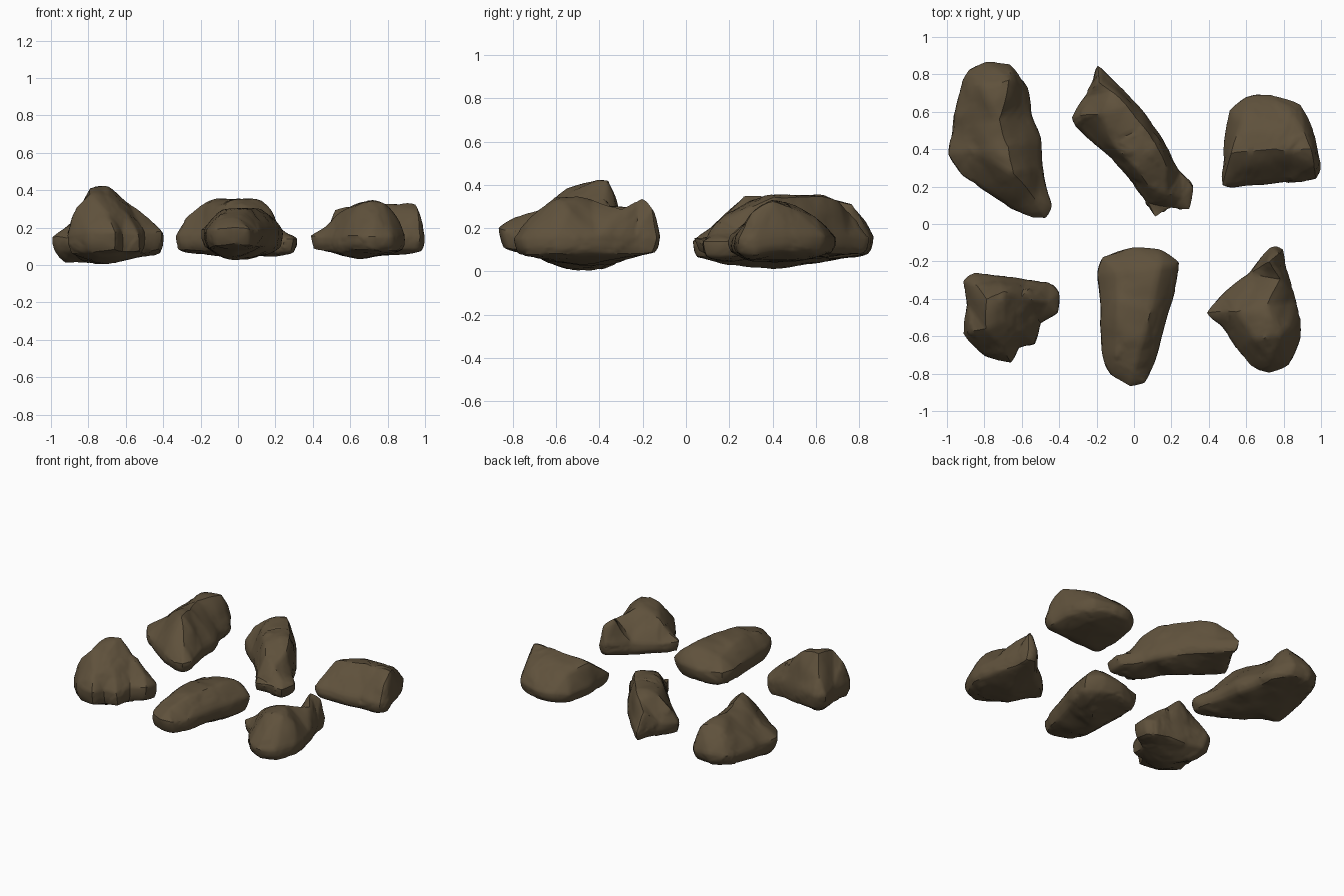
import bpy
import bmesh
from math import radians
from mathutils import Vector, noise
from mathutils.geometry import delaunay_2d_cdt

old = bpy.data.objects.get("Cube")
if old:
    bpy.data.objects.remove(old, do_unlink=True)

stone = bpy.data.materials.new("earthy brown stone")
stone.use_nodes = True
colour = (.115, .083, .045, 1)
stone.diffuse_color = colour
stone.node_tree.nodes["Principled BSDF"].inputs["Base Color"].default_value = colour
stone.node_tree.nodes["Principled BSDF"].inputs["Roughness"].default_value = .9


def cap(bm, ring, points, flip):
    """Close a ring with facets that pass through the given inner points."""
    verts = ring + [bm.verts.new(p) for p in points]
    count = len(ring)
    border = [(i, (i + 1) % count) for i in range(count)]
    flat = [Vector(v.co[:2]) for v in verts]
    result = delaunay_2d_cdt(flat, border, [], 1, 1e-5)
    faces, sources = result[2], result[3]
    for face in faces:
        corners = [verts[sources[i][0]] for i in face]
        bm.faces.new(corners[::-1] if flip else corners)


def rock(name, rim, outline, peaks, belly):
    """Build a rock from its outline, wall heights, top points and underside."""
    bm = bmesh.new()
    low, high = rim
    centre = sum((Vector(p) for p in outline), Vector((0, 0))) / len(outline)
    upper, lower = [], []
    for p in outline:
        p = Vector(p)
        wobble = noise.noise((p * 5).to_3d()) * .02
        inner = centre.lerp(p, .94)
        upper.append(bm.verts.new((p.x, p.y, high + wobble)))
        lower.append(bm.verts.new((inner.x, inner.y, low + wobble)))
    for i, top in enumerate(upper):
        before = i - 1
        bm.faces.new((upper[before], lower[before], lower[i], top))
    cap(bm, upper, peaks, False)
    cap(bm, lower, belly, True)
    bmesh.ops.recalc_face_normals(bm, faces=bm.faces)
    bmesh.ops.triangulate(bm, faces=bm.faces)

    # Soften the broad facets
    for _ in range(2):
        bmesh.ops.subdivide_edges(bm, edges=bm.edges, cuts=1, use_grid_fill=True)
        bmesh.ops.smooth_vert(bm, verts=bm.verts, factor=.35, use_axis_x=True,
                              use_axis_y=True, use_axis_z=True)
    bmesh.ops.subdivide_edges(bm, edges=bm.edges, cuts=1, use_grid_fill=True)
    bmesh.ops.triangulate(bm, faces=bm.faces)

    # Chip the surface with broad lumps and stepped fractures
    bm.normal_update()
    shifts = []
    for v in bm.verts:
        lump = noise.noise(v.co * 7) * .008
        chip = noise.cell(v.co * 9 + noise.noise_vector(v.co * 6)) * .003
        shifts.append(v.normal * (lump + chip + .007))
    for v, shift in zip(bm.verts, shifts):
        v.co += shift
        v.co.z = max(v.co.z, 0)

    mesh = bpy.data.meshes.new(name)
    bm.to_mesh(mesh)
    bm.free()
    mesh.materials.append(stone)
    obj = bpy.data.objects.new(name, mesh)
    bpy.context.collection.objects.link(obj)
    bpy.ops.object.select_all(action="DESELECT")
    obj.select_set(True)
    bpy.context.view_layer.objects.active = obj
    bpy.ops.object.shade_smooth_by_angle(angle=radians(35))


# Broad ridged boulder
rock("back_right_boulder", (.07, .14),
     [(-.8, .87), (-.89, .82), (-.93, .74), (-.97, .53), (-1, .37),
      (-.92, .25), (-.8, .18), (-.65, .07), (-.54, .03), (-.47, .03),
      (-.44, .09), (-.49, .31), (-.5, .46), (-.55, .58), (-.57, .74),
      (-.66, .86)],
     [(-.8, .74, .32), (-.72, .55, .35), (-.69, .4, .36), (-.64, .28, .38),
      (-.66, .77, .33), (-.83, .4, .26), (-.52, .12, .2)],
     [(-.8, .7, .06), (-.75, .4, .01), (-.6, .2, .03), (-.93, .38, .01)])

# Long slanting slab with a broad flat top
rock("back_middle_slab", (.08, .15),
     [(-.2, .86), (-.22, .76), (-.27, .68), (-.34, .56), (-.3, .51),
      (-.18, .41), (-.02, .25), (.07, .11), (.11, .03), (.2, .09),
      (.3, .07), (.32, .2), (.24, .28), (.18, .41), (.07, .58),
      (-.09, .74)],
     [(-.19, .76, .29), (-.11, .71, .33), (-.03, .63, .36), (.05, .53, .36),
      (.13, .41, .35), (.18, .3, .3), (-.27, .58, .26), (-.18, .59, .35),
      (-.13, .44, .31), (-.07, .38, .33), (.01, .29, .33), (.08, .2, .28),
      (.04, .41, .35), (.17, .16, .25), (.26, .14, .17)],
     [(-.2, .6, .06), (0, .4, .04), (.15, .2, .04), (.24, .15, .06)])

# Wedge block with a ridge across its width
rock("back_left_wedge", (.09, .15),
     [(.47, .19), (.57, .2), (.67, .21), (.83, .22), (.98, .24),
      (1, .31), (.96, .48), (.89, .65), (.73, .7), (.59, .68),
      (.51, .61), (.48, .4)],
     [(.52, .39, .31), (.63, .39, .33), (.75, .4, .34), (.85, .4, .33),
      (.95, .4, .35), (.97, .31, .28), (.91, .5, .29), (.85, .6, .25),
      (.58, .56, .26), (.73, .6, .25)],
     [(.6, .3, .05), (.85, .3, .05), (.85, .55, .06), (.6, .55, .06)])

# Tall stone with a low shoulder
rock("front_right_stone", (.07, .17),
     [(-.91, -.3), (-.89, -.43), (-.92, -.59), (-.8, -.71), (-.65, -.75),
      (-.62, -.66), (-.52, -.65), (-.51, -.52), (-.4, -.48), (-.4, -.36),
      (-.45, -.31), (-.56, -.3), (-.72, -.28), (-.85, -.26)],
     [(-.7, -.36, .45), (-.79, -.4, .44), (-.84, -.33, .29),
      (-.79, -.56, .4), (-.86, -.57, .33), (-.7, -.52, .37),
      (-.61, -.38, .35), (-.57, -.35, .3), (-.6, -.57, .28),
      (-.46, -.42, .24), (-.7, -.66, .28)],
     [(-.7, -.5, -.01), (-.8, -.4, .01), (-.55, -.4, .05)])

# Tapered blunt stone
rock("front_middle_stone", (.1, .19),
     [(-.2, -.27), (-.18, -.46), (-.17, -.7), (-.13, -.81), (-.02, -.87),
      (.06, -.85), (.11, -.75), (.13, -.65), (.2, -.41), (.25, -.2),
      (.14, -.14), (0, -.12), (-.18, -.17)],
     [(-.1, -.25, .26), (.15, -.22, .3), (.1, -.45, .31), (-.08, -.5, .3),
      (.03, -.68, .29), (-.1, -.7, .26), (0, -.79, .25)],
     [(0, -.75, .08), (-.05, -.5, .02), (.08, -.35, .03), (0, -.2, .07)])

# Pointed stone with a raised horn at the back
rock("front_left_horned_stone", (.08, .15),
     [(.38, -.48), (.46, -.54), (.52, -.62), (.62, -.76), (.72, -.8),
      (.83, -.76), (.9, -.61), (.87, -.41), (.81, -.24), (.8, -.13),
      (.74, -.11), (.62, -.26), (.49, -.35)],
     [(.72, -.2, .36), (.77, -.16, .31), (.79, -.29, .3),
      (.7, -.44, .34), (.55, -.47, .3), (.77, -.59, .35),
      (.66, -.62, .33), (.83, -.55, .29), (.73, -.71, .25), (.46, -.47, .2)],
     [(.65, -.5, .03), (.75, -.3, .06), (.75, -.65, .06)])
